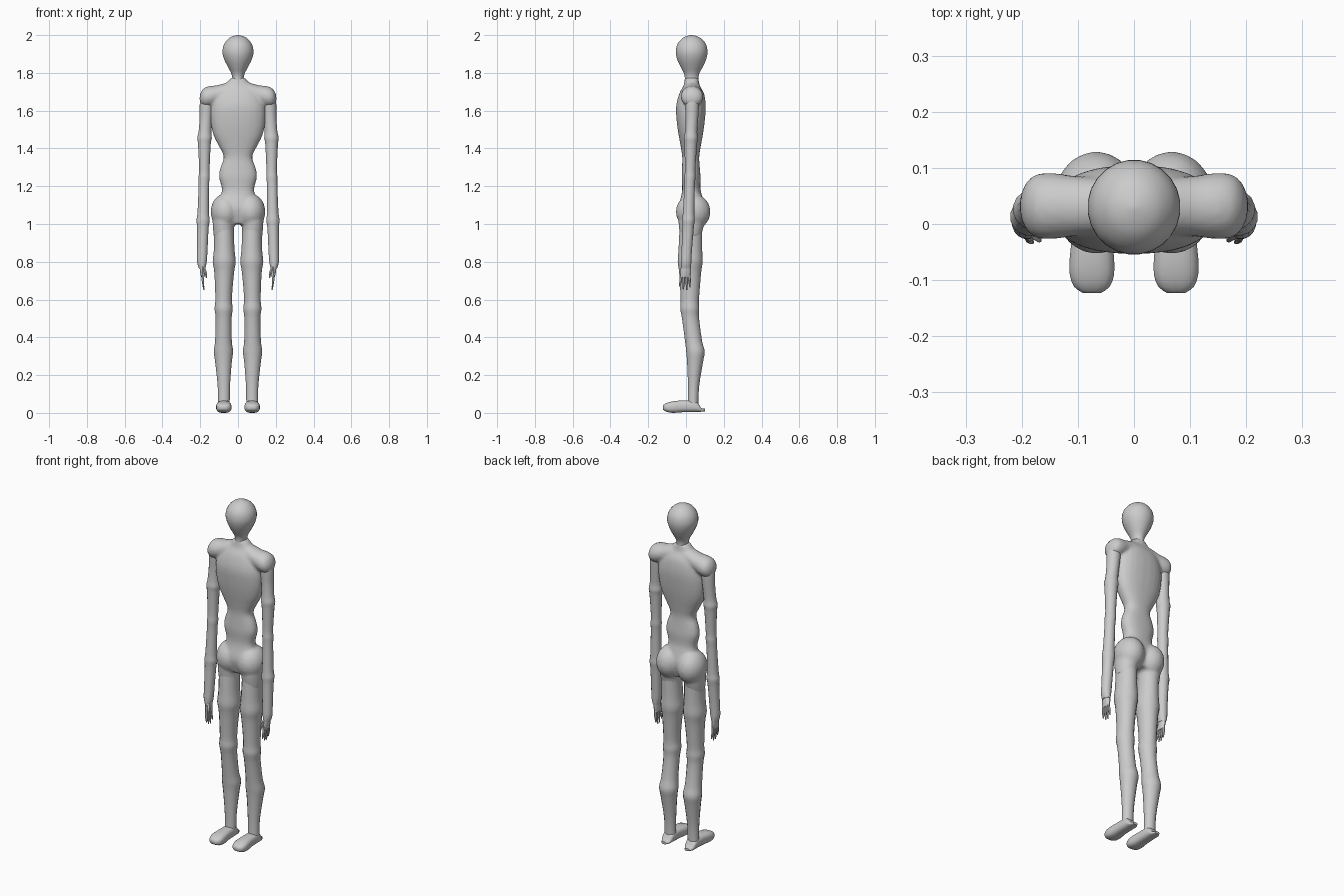
import bpy, bmesh, math
from mathutils import Vector

grey = bpy.data.materials.new("mannequin_grey")
grey.diffuse_color = (0.6, 0.6, 0.6, 1)
AXES = {"z": ((1, 0, 0), (0, 1, 0)), "y": ((1, 0, 0), (0, 0, 1)), "x": ((0, 1, 0), (0, 0, 1))}


def spline(rows, steps):
    """Catmull-Rom resampling of the ring rows."""
    out = []
    for i in range(len(rows) - 1):
        a, b, c, d = rows[max(i - 1, 0)], rows[i], rows[i + 1], rows[min(i + 2, len(rows) - 1)]
        for k in range(steps):
            t = k / steps
            out.append([0.5 * (2 * q + (r - p) * t + (2 * p - 5 * q + 4 * r - s) * t * t
                               + (3 * q - p - 3 * r + s) * t ** 3) for p, q, r, s in zip(a, b, c, d)])
    return out + [list(rows[-1])]


def loft(bm, rows, axis="z", sides=16, steps=3, power=1.0):
    """Closed tube through rows of (x, y, z, radius_u, radius_v)."""
    u, v = (Vector(w) for w in AXES[axis])
    rings = []
    for x, y, z, ru, rv in spline(rows, steps):
        ring = []
        for k in range(sides):
            a = 2 * math.pi * (k + 0.5) / sides
            c, s = math.cos(a), math.sin(a)
            c, s = (math.copysign(abs(w) ** power, w) for w in (c, s))
            ring.append(bm.verts.new(Vector((x, y, z)) + u * c * max(ru, .001) + v * s * max(rv, .001)))
        rings.append(ring)
    for lo, hi in zip(rings, rings[1:]):
        for k in range(sides):
            n = (k + 1) % sides
            bm.faces.new((lo[k], lo[n], hi[n], hi[k]))
    bm.faces.new(rings[0][::-1])
    bm.faces.new(rings[-1])


def ball(bm, centre, size):
    new = bmesh.ops.create_uvsphere(bm, u_segments=20, v_segments=12, radius=1)["verts"]
    for p in new:
        p.co = Vector(centre) + Vector(a * b for a, b in zip(p.co, size))


def finish(name, bm, mirror=False, blend=False):
    bmesh.ops.recalc_face_normals(bm, faces=bm.faces)
    mesh = bpy.data.meshes.new(name)
    bm.to_mesh(mesh)
    bm.free()
    mesh.materials.append(grey)
    ob = bpy.data.objects.new(name, mesh)
    bpy.context.collection.objects.link(ob)
    bpy.ops.object.select_all(action="DESELECT")
    ob.select_set(True)
    bpy.context.view_layer.objects.active = ob
    bpy.ops.object.shade_smooth_by_angle(angle=math.radians(50))
    if mirror:
        ob.modifiers.new("Mirror", "MIRROR").use_mirror_merge = False
    if blend:
        rm = ob.modifiers.new("Remesh", "REMESH")
        rm.mode, rm.voxel_size, rm.use_smooth_shade = "VOXEL", 0.008, True
        sm = ob.modifiers.new("Smooth", "SMOOTH")
        sm.factor, sm.iterations = 0.5, 6


# head and neck
bm = bmesh.new()
loft(bm, [(0, .03, z, r, r * f) for z, r, f in (
    (1.71, .05, 1), (1.76, .031, 1.2), (1.795, .035, 1.15), (1.83, .053, 1.1), (1.87, .073, 1.05),
    (1.91, .083, 1.02), (1.95, .075, 1.03), (1.98, .052, 1.03), (1.994, .028, 1), (2.0, .004, 1))], sides=24)
finish("head", bm)

# torso: rib cage, waist, shoulder yoke and hips blended together
bm = bmesh.new()
loft(bm, [(0, y, z, rx, ry) for z, y, rx, ry in (
    (1.00, .03, .07, .05), (1.08, .03, .12, .07), (1.15, .03, .092, .055), (1.19, .028, .086, .048),
    (1.25, .027, .101, .05), (1.30, .026, .093, .047), (1.355, .025, .075, .045), (1.41, .025, .10, .053),
    (1.47, .025, .13, .064), (1.54, .025, .145, .074), (1.62, .026, .145, .079), (1.69, .03, .12, .066),
    (1.735, .03, .075, .042), (1.775, .03, .034, .036))], sides=24, power=.85)
for s in (-1, 1):
    loft(bm, [(s * x, .032, z, ry, rz) for x, z, ry, rz in (
        (.0, 1.715, .045, .04), (.06, 1.705, .05, .043), (.11, 1.685, .055, .05), (.15, 1.675, .06, .056),
        (.18, 1.67, .055, .05), (.198, 1.665, .032, .03), (.204, 1.665, .004, .004))], axis="x")
    ball(bm, (s * .067, .038, 1.065), (.078, .092, .095))
    loft(bm, [(s * .075, .025, .93, .054, .055), (s * .077, .028, 1.0, .058, .068),
              (s * .075, .03, 1.07, .06, .07)])
finish("torso", bm, blend=True)

# arms, swelling at the elbow and wrist joints
bm = bmesh.new()
loft(bm, [(.158, .032, 1.70, .035, .035), (.165, .032, 1.64, .038, .038), (.17, .031, 1.56, .034, .034),
          (.175, .027, 1.49, .034, .033), (.177, .026, 1.455, .039, .037), (.178, .025, 1.42, .034, .034),
          (.178, .022, 1.29, .028, .028), (.179, .021, 1.25, .030, .030), (.181, .019, 1.20, .028, .028),
          (.184, .014, 1.06, .031, .031), (.185, .013, 1.02, .036, .034), (.186, .011, .98, .031, .031),
          (.189, .004, .86, .028, .028), (.191, .001, .80, .026, .028), (.190, .0, .765, .017, .026)])
finish("arm", bm, mirror=True)

# hands: flat palm, four fingers and a thumb
bm = bmesh.new()
loft(bm, [(.190, .001, .79, .016, .024), (.188, -.002, .75, .014, .029), (.186, -.004, .72, .010, .027)], sides=10)
for y0, y1, tip in ((-.024, -.033, .668), (-.010, -.014, .652), (.004, .004, .650), (.016, .021, .665)):
    loft(bm, [(.187, y0, .735, .008, .008), (.186, (y0 + y1) / 2, .70, .007, .007),
              (.181, y1, tip, .003, .003)], sides=6, steps=2)
loft(bm, [(.185, -.014, .775, .010, .010), (.172, -.024, .745, .008, .008),
          (.168, -.030, .715, .003, .003)], sides=6, steps=2)
finish("hand", bm, mirror=True)

# legs, swelling at the thigh, knee and calf joints
bm = bmesh.new()
loft(bm, [(.075, .028, 1.02, .052, .06), (.074, .025, .94, .053, .062), (.073, .023, .86, .056, .064),
          (.073, .022, .80, .062, .067), (.073, .022, .75, .054, .060), (.075, .021, .66, .047, .053),
          (.076, .020, .59, .045, .049), (.076, .020, .55, .049, .051), (.076, .024, .50, .043, .046),
          (.077, .040, .38, .045, .046), (.077, .050, .325, .052, .050), (.077, .048, .27, .045, .043),
          (.075, .040, .14, .033, .030), (.075, .037, .03, .032, .028)])
finish("leg", bm, mirror=True)

# feet: wedge from a thin heel plate to a rounded toe
bm = bmesh.new()
loft(bm, [(.075, y, (lo + hi) / 2, w, (hi - lo) / 2) for y, w, lo, hi in (
    (.10, .014, .008, .022), (.08, .026, .006, .026), (.062, .032, .005, .055), (.03, .034, .004, .066),
    (-.02, .036, .003, .066), (-.06, .040, .0, .063), (-.09, .040, .002, .057), (-.112, .032, .010, .048),
    (-.123, .016, .018, .038))], axis="y", steps=2, power=.7)
finish("foot", bm, mirror=True)
